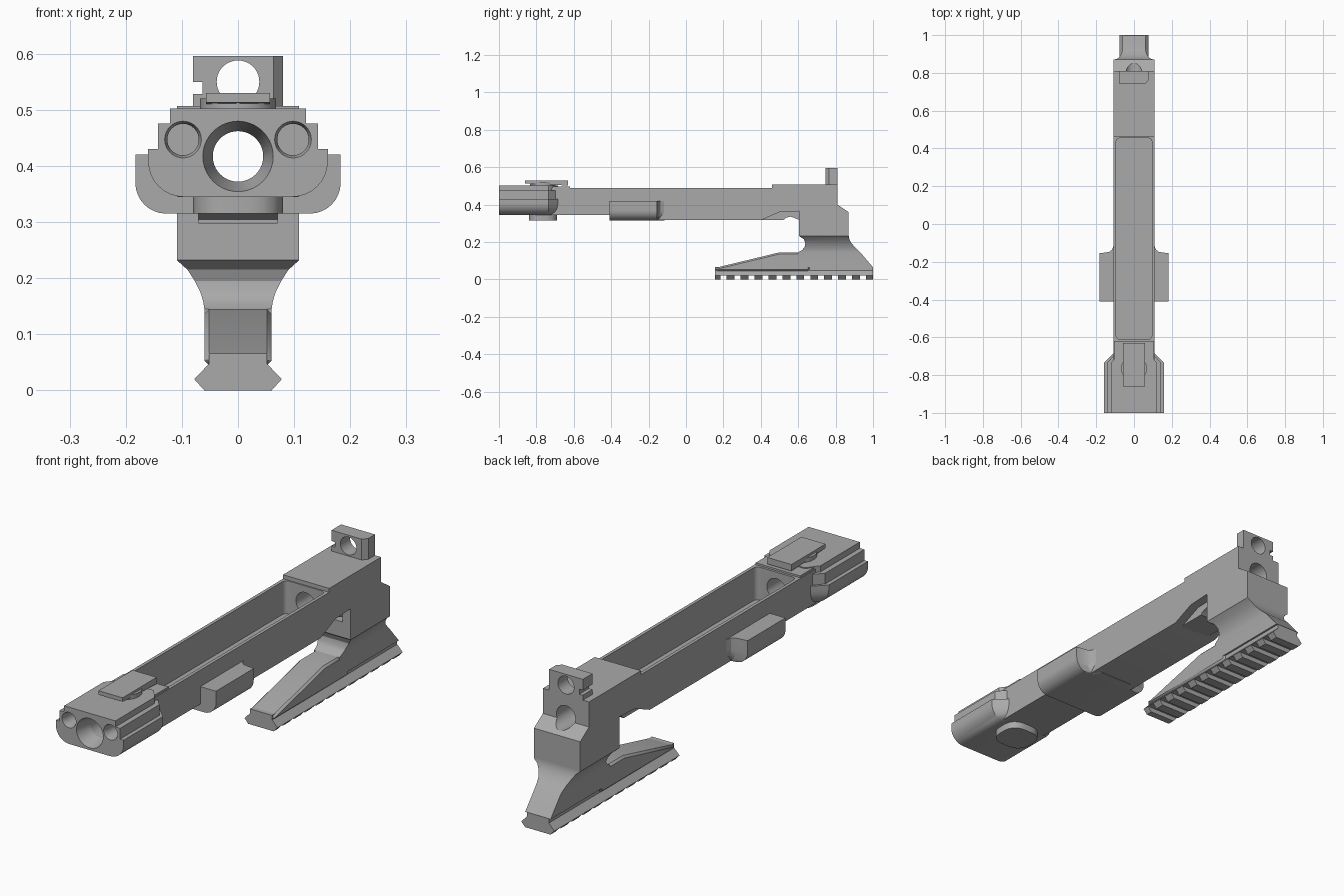
import bpy, bmesh, math
from mathutils import Matrix

if "Cube" in bpy.data.objects:
    bpy.data.objects.remove(bpy.data.objects["Cube"], do_unlink=True)

GREY = (0.40, 0.40, 0.40, 1)
metal = bpy.data.materials.new("plain grey")
metal.use_nodes = True
metal.diffuse_color = GREY
metal.node_tree.nodes["Principled BSDF"].inputs["Base Color"].default_value = GREY


def finish(name, bm):
    bmesh.ops.recalc_face_normals(bm, faces=bm.faces)
    me = bpy.data.meshes.new(name)
    bm.to_mesh(me)
    bm.free()
    ob = bpy.data.objects.new(name, me)
    bpy.context.collection.objects.link(ob)
    me.materials.append(metal)
    return ob


def loft(name, rings):
    """Skin a list of equal-length point rings and cap both ends."""
    bm = bmesh.new()
    vs = [[bm.verts.new(p) for p in r] for r in rings]
    n = len(vs[0])
    for a, b in zip(vs, vs[1:]):
        for i in range(n):
            j = (i + 1) % n
            bm.faces.new((a[i], a[j], b[j], b[i]))
    bm.faces.new(vs[0])
    bm.faces.new(vs[-1])
    return finish(name, bm)


def along_x(name, outline, half):
    return loft(name, [[(x, y, z) for y, z in outline] for x in (-half, half)])


def along_y(name, outline, sections):
    return loft(name, [[(x * s, y, z) for x, z in outline] for y, s in sections])


def along_z(name, outline, z0, z1):
    return loft(name, [[(x, y, z) for x, y in outline] for z in (z0, z1)])


def mirrored(half):
    """Complete a right-hand half outline across x = 0."""
    return half + [(-x, z) for x, z in reversed(half)]


def box(name, x0, x1, y0, y1, z0, z1):
    return along_z(name, [(x0, y0), (x1, y0), (x1, y1), (x0, y1)], z0, z1)


def tube(name, x, z, y0, y1, r0, r1=None):
    bm = bmesh.new()
    m = Matrix.Translation((x, (y0 + y1) / 2, z)) @ Matrix.Rotation(-math.pi / 2, 4, 'X')
    bmesh.ops.create_cone(bm, cap_ends=True, segments=40, radius1=r0,
                          radius2=r1 or r0, depth=y1 - y0, matrix=m)
    return finish(name, bm)


def arc(cx, cy, r, a0, a1, n=8):
    ts = [math.radians(a0 + (a1 - a0) * i / n) for i in range(n + 1)]
    return [(cx + r * math.cos(t), cy + r * math.sin(t)) for t in ts]


def cut(ob, *cutters):
    for c in cutters:
        c.hide_render = True
        mod = ob.modifiers.new("cut", 'BOOLEAN')
        mod.operation, mod.solver, mod.object = 'DIFFERENCE', 'EXACT', c
        bpy.context.view_layer.objects.active = ob
        bpy.ops.object.modifier_apply(modifier=mod.name)
        bpy.data.objects.remove(c, do_unlink=True)


def bore():
    return tube("bore_cutter", 0, 0.417, -1.1, 1.1, 0.045)


def rounded_rect(hx, y0, y1, r):
    return (arc(hx - r, y0 + r, r, -90, 0, 4) + arc(hx - r, y1 - r, r, 0, 90, 4)
            + arc(r - hx, y1 - r, r, 90, 180, 4) + arc(r - hx, y0 + r, r, 180, 270, 4))


def cavity():
    return along_z("cavity_cutter", rounded_rect(0.095, -0.61, 0.455, 0.02), 0.35, 0.7)


# Long frame with open trough and rear column
frame = along_x("frame", [
    (-0.72, 0.345), (-0.41, 0.345), (-0.41, 0.317), (0.4, 0.317), (0.5, 0.36),
    (0.605, 0.365), (0.605, 0.235), (0.87, 0.235), (0.87, 0.36), (0.81, 0.4),
    (0.81, 0.507), (0.46, 0.507), (0.46, 0.49), (-0.72, 0.49)], 0.109)
cut(frame, cavity(), bore(), box("notch_cutter", -0.07, 0.07, 0.55, 0.64, 0.298, 0.345))

# Narrower core exposed under the sloped relief
along_x("frame_core", [(0.39, 0.317), (0.52, 0.317), (0.535, 0.33), (0.56, 0.336),
                       (0.59, 0.325), (0.65, 0.3), (0.65, 0.366), (0.5, 0.366)], 0.07)

# Side grips, one profile wrapped around the frame
grip = along_y("side_grips", mirrored(arc(0.128, 0.37, 0.055, -90, 0) + [(0.183, 0.42)]),
               [(-0.41, 1), (-0.155, 1), (-0.148, 0.72), (-0.137, 0.64), (-0.115, 0.59)])
cut(grip, cavity(), bore())

# Stepped front block with bores
block = along_y("front_block", mirrored(
    arc(0.097, 0.408, 0.063, -90, 0) + [(0.16, 0.43), (0.143, 0.43), (0.143, 0.476),
                                        (0.121, 0.476), (0.121, 0.502)]),
    [(-1, 1), (-0.735, 1), (-0.685, 0.68)])
cut(block, bore(), tube("mouth_cutter", 0, 0.417, -1.001, -0.93, 0.063, 0.045))
for s in (-1, 1):
    cut(block, tube("socket_cutter", s * 0.098, 0.447, -1.001, -0.985, 0.033, 0.028),
        tube("socket_deep_cutter", s * 0.098, 0.447, -0.99, -0.92, 0.028))
box("block_tail", -0.105, 0.105, -0.72, -0.62, 0.485, 0.498)

# Button below the front block
along_z("lower_button", rounded_rect(0.08, -0.84, -0.69, 0.055), 0.315, 0.36)

# Top latch plate on its round dial
along_z("latch_dial", arc(0, -0.765, 0.068, 0, 351, 39), 0.495, 0.52)
along_x("latch_plate", [(-0.86, 0.513), (-0.63, 0.502), (-0.63, 0.53), (-0.86, 0.53)], 0.057)

# Rear aperture sight
sight = along_z("rear_sight", [(-0.08, 0.745), (0.063, 0.745), (0.08, 0.765),
                               (0.08, 0.81), (-0.08, 0.81)], 0.49, 0.596)
cut(sight, tube("aperture_cutter", 0, 0.55, 0.6, 0.9, 0.038),
    box("side_notch_cutter", -0.1, -0.063, 0.7, 0.9, 0.528, 0.55))

# Flared leg: height, half width, front y, back y
leg = [(0.24, 0.109, 0.605, 0.87), (0.232, 0.109, 0.605, 0.87), (0.215, 0.09, 0.63, 0.874),
       (0.195, 0.077, 0.638, 0.884), (0.175, 0.067, 0.635, 0.9), (0.158, 0.062, 0.622, 0.918),
       (0.145, 0.06, 0.6, 0.932), (0.1, 0.06, 0.6, 0.97), (0.065, 0.06, 0.6, 1.0)]
loft("leg", [[(-w, a, z), (w, a, z), (w, b, z), (-w, b, z)] for z, w, a, b in leg])

# Sloping foot with chamfered edges
foot = along_x("foot_wedge", [(0.157, 0.045), (0.157, 0.062), (0.5, 0.145),
                              (0.66, 0.145), (0.66, 0.045)], 0.06)
bev = foot.modifiers.new("chamfer", 'BEVEL')
bev.width, bev.segments = 0.01, 1

# Rail and its cross teeth
along_y("foot_rail", mirrored([(0.078, 0.02), (0.052, 0.047), (0.052, 0.066)]),
        [(0.155, 1), (1.0, 1)])
for i in range(12):
    y0 = max(0.155, 0.143 + i * 0.0745)
    y1 = min(1.0, 0.185 + i * 0.0745)
    along_y("rail_tooth", mirrored([(0.06, 0), (0.078, 0.02)]), [(y0, 1), (y1, 1)])

# Crisp edges, smooth curves
for ob in bpy.context.scene.objects:
    ob.select_set(ob.type == 'MESH')
bpy.context.view_layer.objects.active = frame
bpy.ops.object.shade_smooth_by_angle(angle=math.radians(30))
